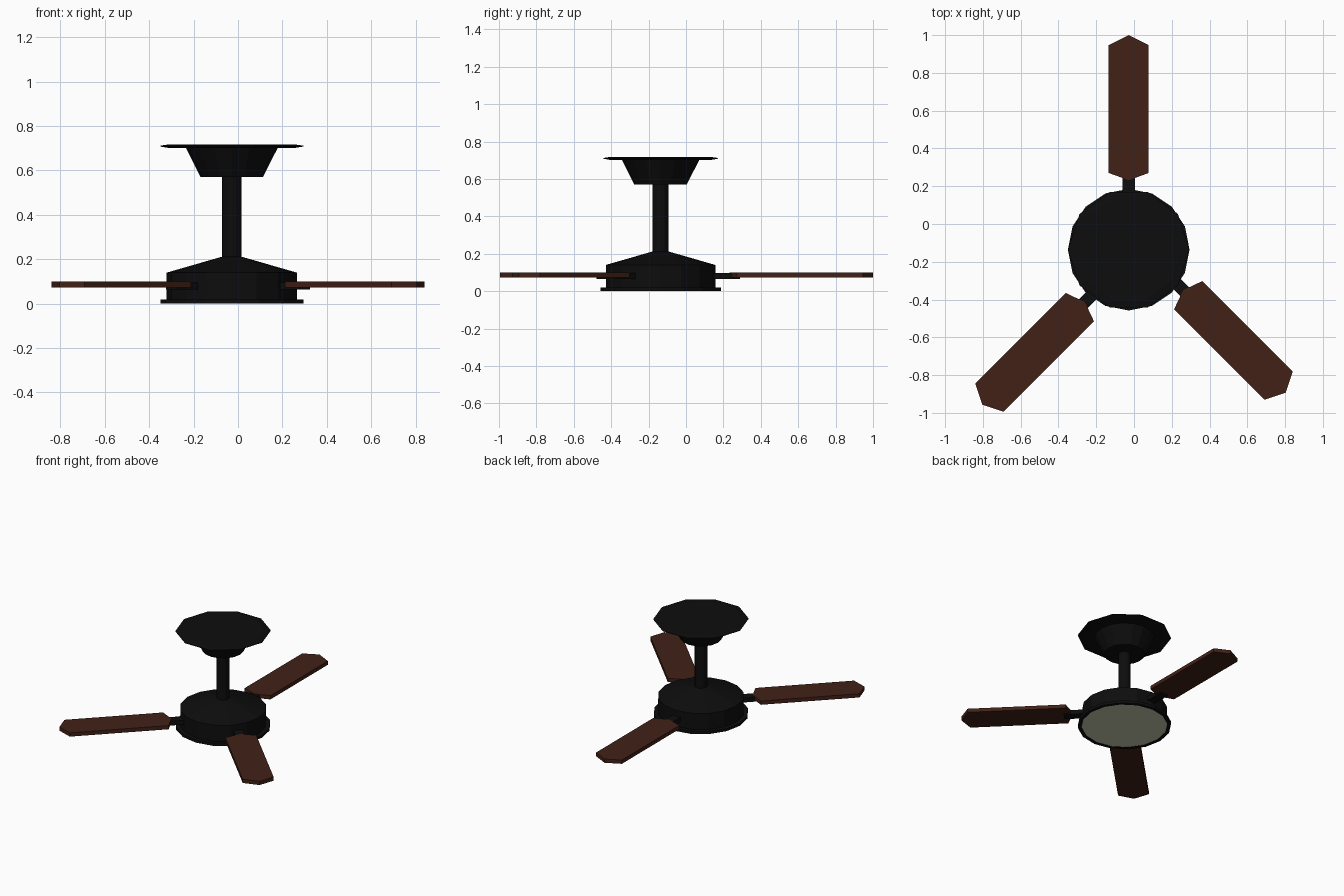
import bpy, bmesh, math
from mathutils import Matrix

if "Cube" in bpy.data.objects:
    bpy.data.objects.remove(bpy.data.objects["Cube"])

CX, CY = -0.028, -0.136   # axis of the fan


def material(name, rgb):
    m = bpy.data.materials.new(name)
    m.diffuse_color = (*rgb, 1)
    m.use_nodes = True
    m.node_tree.nodes["Principled BSDF"].inputs["Base Color"].default_value = m.diffuse_color
    return m


black = material("black_metal", (0.004, 0.004, 0.004))
wood = material("dark_wood", (0.053, 0.015, 0.008))
glass = material("frosted_glass", (0.55, 0.58, 0.42))


def finish(name, bm, mat):
    bmesh.ops.recalc_face_normals(bm, faces=bm.faces)
    me = bpy.data.meshes.new(name)
    bm.to_mesh(me)
    bm.free()
    me.materials.append(mat)
    ob = bpy.data.objects.new(name, me)
    bpy.context.collection.objects.link(ob)
    return ob


def lathe(name, profile, sides, mat):
    """Closed faceted solid from (radius, z) points, vertex on the +x axis."""
    bm = bmesh.new()
    rings = []
    for r, z in profile:
        rings.append([bm.verts.new((CX + r * math.cos(2 * math.pi * i / sides),
                                    CY + r * math.sin(2 * math.pi * i / sides), z))
                      for i in range(sides)])
    for a, b in zip(rings, rings[1:]):
        for i in range(sides):
            j = (i + 1) % sides
            bm.faces.new((a[i], a[j], b[j], b[i]))
    bm.faces.new(rings[0])
    bm.faces.new(rings[-1])
    return finish(name, bm, mat)


def slab(name, outline, z0, z1, mat, place):
    """Flat outline extruded from z0 to z1, then placed."""
    bm = bmesh.new()
    face = bm.faces.new([bm.verts.new((x, y, z0)) for x, y in outline])
    top = bmesh.ops.extrude_face_region(bm, geom=[face])["geom"]
    bmesh.ops.translate(bm, vec=(0, 0, z1 - z0),
                        verts=[v for v in top if isinstance(v, bmesh.types.BMVert)])
    bm.transform(place)
    return finish(name, bm, mat)


# Motor housing with bottom rim, and the light panel set into it
lathe("motor_housing", [(0.297, 0.006), (0.297, 0), (0.322, 0), (0.322, 0.02),
                        (0.293, 0.02), (0.293, 0.14), (0.043, 0.212)], 16, black)
lathe("light_panel", [(0.296, 0.002), (0.296, 0.01)], 16, glass)

# Down rod, canopy and ceiling plate
lathe("down_rod", [(0.043, 0.19), (0.043, 0.58)], 12, black)
lathe("canopy", [(0.14, 0.57), (0.207, 0.702)], 16, black)
lathe("ceiling_plate", [(0.28, 0.701), (0.322, 0.708), (0.322, 0.712), (0.28, 0.718)],
      10, black)

# Blades: offset of the inner shoulder from the axis, and heading
w, tip, length = 0.106, 0.038, 0.677
blade = [(-tip, 0), (0, w), (length, w), (length + 0.053, 0), (length, -w), (0, -w)]
arm = [(-0.17, -0.033), (0.02, -0.033), (0.02, 0.033), (-0.17, 0.033)]
for n, (dx, dy, deg) in enumerate([(0, 0.406, 90), (0.315, -0.241, -45),
                                   (-0.259, -0.304, 225)], 1):
    place = (Matrix.Translation((CX + dx, CY + dy, 0))
             @ Matrix.Rotation(math.radians(deg), 4, 'Z'))
    slab(f"blade_{n}", blade, 0.072, 0.1, wood, place)
    slab(f"blade_arm_{n}", arm, 0.064, 0.096, black, place)
